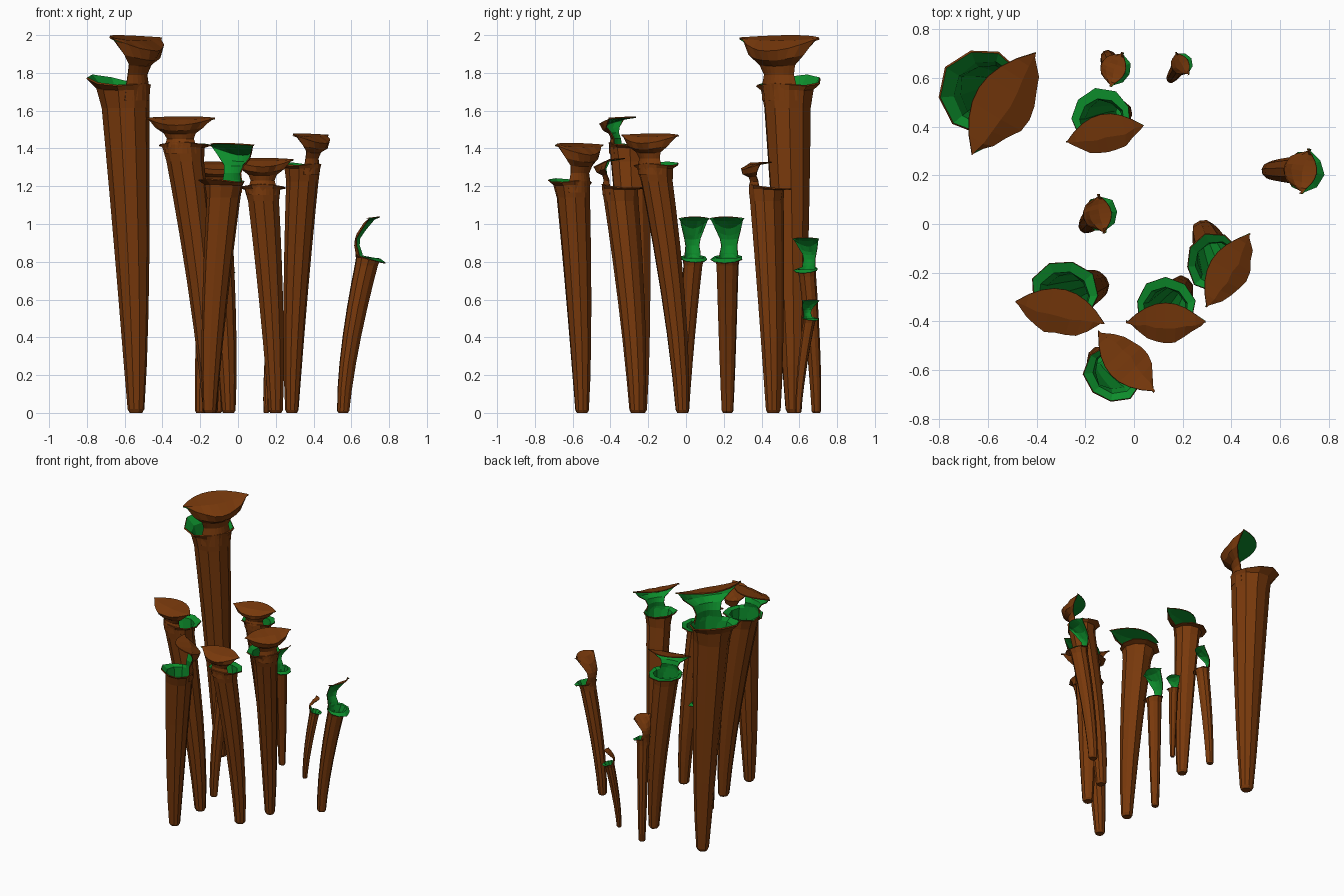
import bpy, math, random
from mathutils import Vector

random.seed(4)
cube = bpy.data.objects.get("Cube")
if cube:
    bpy.data.objects.remove(cube, do_unlink=True)


def make_material(name, colour):
    mat = bpy.data.materials.new(name)
    mat.use_nodes = True
    mat.diffuse_color = colour
    mat.node_tree.nodes["Principled BSDF"].inputs["Base Color"].default_value = colour
    return mat


BROWN = make_material("brown_skin", (0.19, 0.041, 0.0035, 1))
GREEN = make_material("green_lining", (0.004, 0.27, 0.025, 1))
SIDES = 10
COLUMNS = 8


def make_shell(name, verts, faces, thickness):
    """Brown outer skin, thickened inward with a green lining."""
    mesh = bpy.data.meshes.new(name)
    mesh.from_pydata(verts, [], faces)
    mesh.materials.append(BROWN)
    mesh.materials.append(GREEN)
    obj = bpy.data.objects.new(name, mesh)
    bpy.context.scene.collection.objects.link(obj)
    shell = obj.modifiers.new("lining", "SOLIDIFY")
    shell.thickness = thickness
    shell.offset = -1
    shell.material_offset = 1
    shell.material_offset_rim = 0


def make_tube(name, base, top, rim_z, base_r, r, angle, tip):
    """Tapering, leaning tube with a flared lip opposite the hood."""
    verts, faces = [], []
    heights = [0, 0.012, 0.15, 0.32, 0.5, 0.68, 0.84, 0.95]
    for i, t in enumerate(heights):
        centre = Vector(base).lerp(Vector(top), t ** 1.5)
        ring_r = base_r + (r - base_r) * t ** 0.8
        if i == 0:
            ring_r *= 0.8
        for k in range(SIDES):
            a = 2 * math.pi * k / SIDES
            # a soft ridge runs down the side away from the hood
            rr = ring_r * (1.12 if k == SIDES // 2 else 1)
            verts.append((centre.x + rr * math.cos(a + angle),
                          centre.y + rr * math.sin(a + angle), rim_z * t))
    # throat and lip: high beside the hood, tipped up or down opposite it
    for flare in (0.25, 1.0):
        for k in range(SIDES):
            a = 2 * math.pi * k / SIDES
            away = (1 - math.cos(a)) / 2
            rr = r * (1.02 + flare * (0.52 * away + 0.08 * math.sin(a) ** 2))
            rr *= 1 + flare * random.uniform(-0.05, 0.05)
            z = rim_z + r * flare * (tip * away ** 2 + 0.35 * (1 - away) ** 2)
            verts.append((top[0] + rr * math.cos(a + angle),
                          top[1] + rr * math.sin(a + angle), z))
    for i in range(len(heights) + 1):
        for k in range(SIDES):
            n = (k + 1) % SIDES
            faces.append((i * SIDES + k, i * SIDES + n,
                          (i + 1) * SIDES + n, (i + 1) * SIDES + k))
    faces.append(tuple(reversed(range(SIDES))))
    make_shell(name, verts, faces, r * 0.08)


# hood rows: outward offset, height, half width, curl inward, lift of the ends, overhang
HOOD = [
    (1.00, -0.15, 0.85, 0.45, 0.00, 0.0),
    (1.00, 0.12, 0.82, 0.40, 0.00, -0.05),
    (0.92, 0.30, 0.72, 0.30, 0.00, -0.25),
    (1.00, 0.45, 0.85, 0.25, 0.02, -0.1),
    (1.35, 0.55, 1.30, 0.50, 0.10, 0.4),
    (1.50, 0.72, 1.70, 0.85, 0.20, 0.9),
    (0.80, 0.90, 1.85, 0.25, 0.05, 0.95),
    (-0.35, 1.00, 1.85, -0.95, -0.04, 0.75),
]


def make_hood(name, top, rim_z, r, height, angle, width, overhang):
    """Neck rising from the lip into a leaf-shaped lid over the mouth."""
    out = Vector((math.cos(angle), math.sin(angle), 0))
    side = Vector((-out.y, out.x, 0))
    origin = Vector((top[0], top[1], rim_z))
    verts, faces = [], []
    for i, (o, z, w, curl, lift, over) in enumerate(HOOD):
        if i > 3:
            w *= width
        for j in range(COLUMNS + 1):
            u = 2 * j / COLUMNS - 1
            wobble = random.uniform(-0.07, 0.07) if 3 < i < 7 else 0
            p = origin + out * r * (o - curl * u * u - overhang * over + wobble)
            p += side * r * w * u
            p.z += height * (z + lift * u * u)
            verts.append(p)
    row = COLUMNS + 1
    for i in range(len(HOOD) - 1):
        for j in range(COLUMNS):
            a = i * row + j
            faces.append((a, a + 1, a + row + 1, a + row))
    make_shell(name, verts, faces, r * 0.07)


# base, mouth centre, lip height, base radius, mouth radius,
# hood height, hood direction, lid width, lid overhang, lip tip
PITCHERS = {
    "tallest": ((-0.54, 0.57), (-0.60, 0.535), 1.70, 0.042, 0.13, 0.30, -32, 1.03, 0, 0.65),
    "front_right": ((-0.145, -0.25), (-0.29, -0.305), 1.40, 0.038, 0.102, 0.17, -104, 1, 0, 0.2),
    "front": ((-0.15, -0.55), (-0.07, -0.60), 1.20, 0.035, 0.092, 0.23, 43, 1, 0, 0.4),
    "middle": ((0.20, -0.26), (0.13, -0.355), 1.18, 0.038, 0.088, 0.17, -90, 1, 0, 0.1),
    "left": ((0.285, -0.02), (0.345, -0.165), 1.29, 0.034, 0.088, 0.19, -31, 1.08, 0, 0.4),
    "back": ((-0.05, 0.46), (-0.13, 0.42), 1.18, 0.036, 0.088, 0.15, -78, 1, 0, 0),
    "far_left": ((0.555, 0.22), (0.685, 0.22), 0.82, 0.030, 0.06, 0.22, 170, 0.84, 1, -0.5),
    "small_middle": ((-0.20, -0.01), (-0.15, 0.04), 0.82, 0.026, 0.052, 0.22, 188, 0.84, 1, -0.5),
    "small_back": ((-0.11, 0.69), (-0.085, 0.64), 0.76, 0.024, 0.046, 0.17, 160, 0.87, 1, -0.5),
    "smallest": ((0.15, 0.595), (0.19, 0.655), 0.50, 0.015, 0.033, 0.10, 210, 0.87, 1, -0.4),
}

for label, spec in PITCHERS.items():
    base, top, rim_z, base_r, r, height, degrees, width, overhang, tip = spec
    angle = math.radians(degrees)
    make_tube(label + "_tube", base, top, rim_z, base_r, r, angle, tip)
    make_hood(label + "_hood", top, rim_z, r, height, angle, width, overhang)
